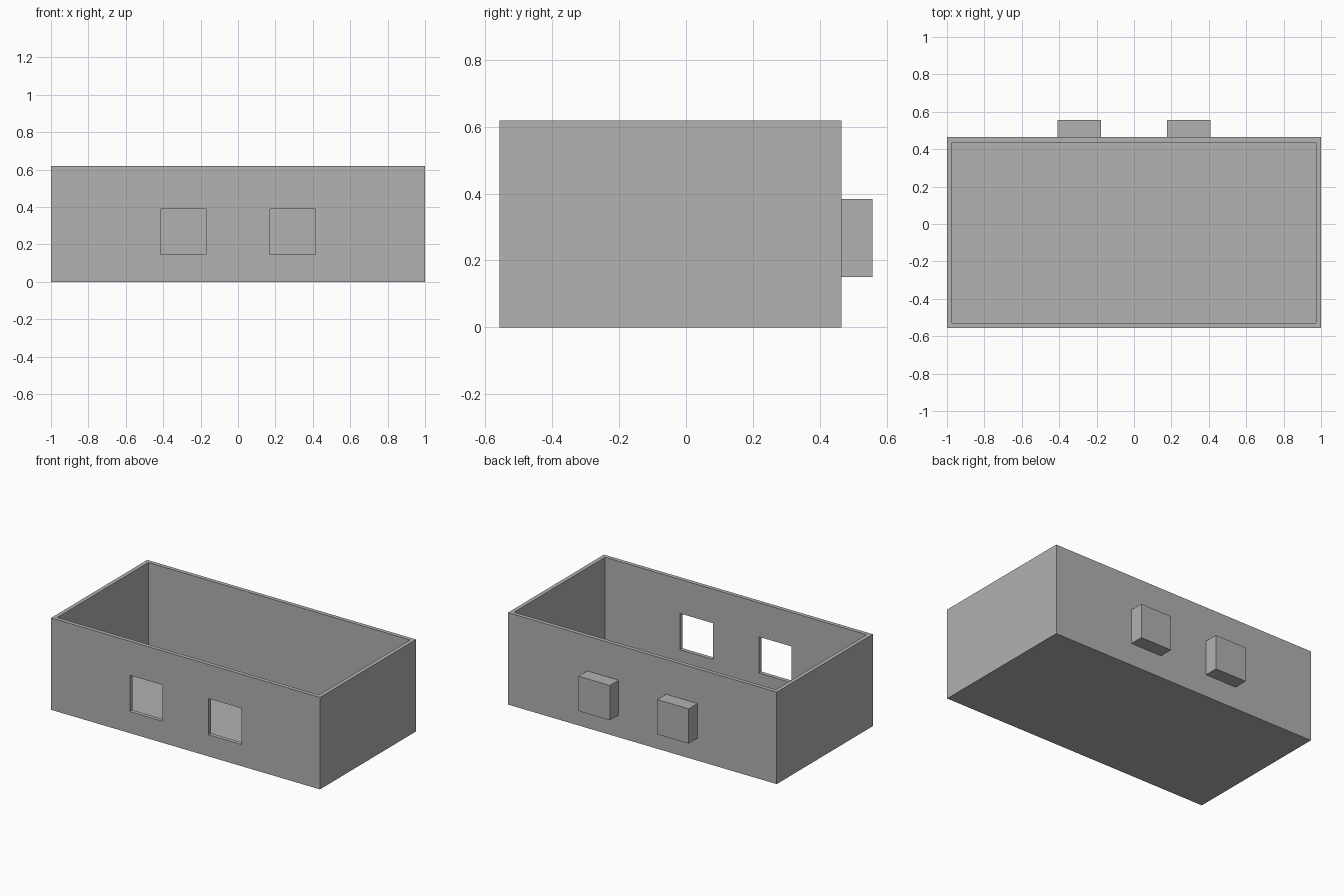
import bpy
import bmesh

default_cube = bpy.data.objects.get("Cube")
if default_cube:
    bpy.data.objects.remove(default_cube, do_unlink=True)

WALL = 0.027
HEIGHT = 0.618
FRONT, BACK = -0.557, 0.464
SOCKET_X, SOCKET_Z = 0.293, 0.267

grey = bpy.data.materials.new("light_grey")
grey.use_nodes = True
grey.diffuse_color = (0.445, 0.445, 0.445, 1)
grey.node_tree.nodes["Principled BSDF"].inputs["Base Color"].default_value = grey.diffuse_color


def add_box(name, low, high):
    """Flat-shaded box between two opposite corners."""
    bm = bmesh.new()
    bmesh.ops.create_cube(bm, size=1)
    for v in bm.verts:
        v.co = [h if c > 0 else l for c, l, h in zip(v.co, low, high)]
    mesh = bpy.data.meshes.new(name)
    bm.to_mesh(mesh)
    bm.free()
    mesh.materials.append(grey)
    obj = bpy.data.objects.new(name, mesh)
    bpy.context.collection.objects.link(obj)
    return obj


def cut(target, cutter):
    """Subtract a hidden cutter from a part."""
    mod = target.modifiers.new(cutter.name, "BOOLEAN")
    mod.operation = "DIFFERENCE"
    mod.solver = "EXACT"
    mod.object = cutter
    cutter.hide_render = True
    cutter.hide_set(True)


# Open tray with thin walls and floor
tray = add_box("tray", (-1, FRONT, 0), (1, BACK, HEIGHT))
cut(tray, add_box("cavity_cutter", (WALL - 1, FRONT + WALL, WALL),
                  (1 - WALL, BACK - WALL, HEIGHT + WALL)))

# Square sockets through the front wall, matching pegs on the back wall
for side, sign in (("left", 1), ("right", -1)):
    x = sign * SOCKET_X
    half = 0.122
    cut(tray, add_box(side + "_socket_cutter",
                      (x - half, FRONT - WALL, SOCKET_Z - half),
                      (x + half, FRONT + 2 * WALL, SOCKET_Z + half)))
    half = 0.117
    add_box(side + "_peg", (x - half, BACK, SOCKET_Z - half),
            (x + half, -FRONT, SOCKET_Z + half))
